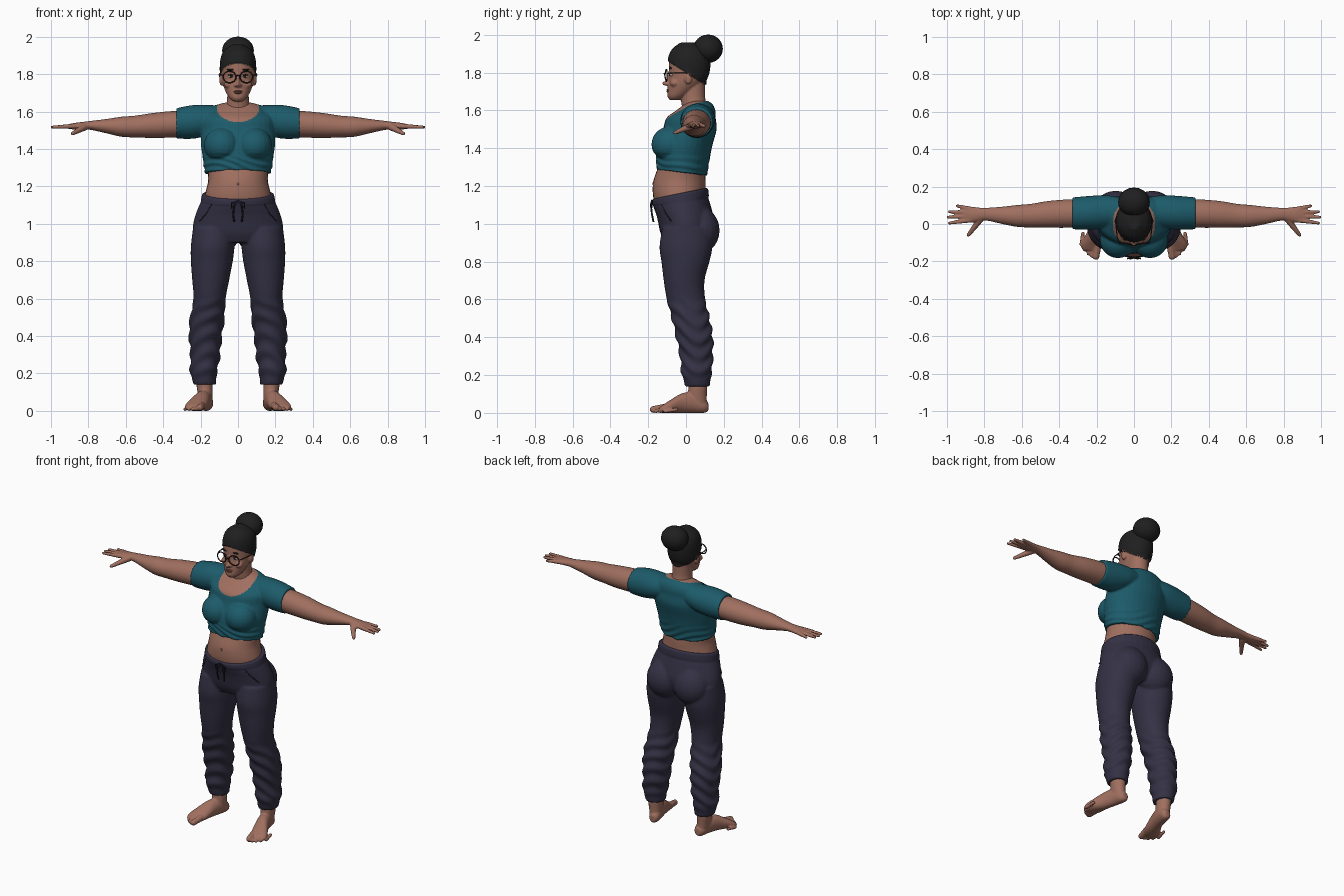
import bpy, bmesh, math
from mathutils import Vector, Matrix

cube = bpy.data.objects.get("Cube")
if cube:
    bpy.data.objects.remove(cube, do_unlink=True)


def material(name, red, green, blue):
    mat = bpy.data.materials.new(name)
    mat.use_nodes = True
    mat.diffuse_color = (red, green, blue, 1)
    for node in mat.node_tree.nodes:
        if node.type == 'BSDF_PRINCIPLED':
            node.inputs["Base Color"].default_value = (red, green, blue, 1)
    return mat


SKIN = material("warm skin", .35, .16, .115)
LIPS = material("lip brown", .22, .08, .065)
HAIR = material("black hair", .014, .014, .014)
SHIRT = material("teal cotton", .012, .105, .145)
PANTS = material("navy jersey", .034, .031, .058)
CORD = material("dark navy cord", .015, .014, .025)
FRAME = material("dark brown frame", .03, .017, .014)
WHITE = material("eye white", .45, .4, .37)


def spline(rings, steps=4):
    """Catmull-Rom interpolation between cross-sections."""
    result = []
    for i in range(len(rings) - 1):
        quad = [rings[max(i - 1, 0)], rings[i], rings[i + 1], rings[min(i + 2, len(rings) - 1)]]
        for k in range(steps):
            t = k / steps
            result.append([b + t * (c - a) / 2 + t * t * (a - 2.5 * b + 2 * c - d / 2)
                           + t ** 3 * (3 * b - a - 3 * c + d) / 2
                           for a, b, c, d in zip(*quad)])
    return result + [list(rings[-1])]


def loft(bm, rings, axis=2, side=1, count=32):
    """Closed skin over elliptical rings: (position, centre a, centre b, radius a, radius b)."""
    loops = []
    for pos, a, b, ra, rb in spline(rings):
        loop = []
        for k in range(count):
            angle = math.tau * k / count
            point = [a + ra * math.cos(angle), b + rb * math.sin(angle)]
            point.insert(axis, pos)
            point[0] *= side
            loop.append(bm.verts.new(point))
        loops.append(loop)
    for low, high in zip(loops, loops[1:]):
        for k in range(count):
            j = (k + 1) % count
            bm.faces.new((low[k], low[j], high[j], high[k]))
    bm.faces.new(loops[0])
    bm.faces.new(loops[-1])


def ball(bm, centre, radii, side=1):
    place = Matrix.Translation((centre[0] * side, centre[1], centre[2]))
    bmesh.ops.create_uvsphere(bm, u_segments=20, v_segments=12, radius=1,
                              matrix=place @ Matrix.Diagonal((*radii, 1)))


def digit(bm, start, end, r_start, r_end, side, steps=14):
    """Finger or toe as a tapering row of overlapping balls."""
    for k in range(steps + 1):
        t = k / steps
        radius = r_start + (r_end - r_start) * t
        ball(bm, Vector(start).lerp(Vector(end), t), [radius] * 3, side)


def make(name, bm, mats, voxel=0, shape=None, paint=None, smooth=4):
    """Turn a bmesh into an object, optionally fused, reshaped and painted by rule."""
    bmesh.ops.recalc_face_normals(bm, faces=bm.faces[:])
    mesh = bpy.data.meshes.new(name)
    bm.to_mesh(mesh)
    bm.free()
    obj = bpy.data.objects.new(name, mesh)
    bpy.context.collection.objects.link(obj)
    if voxel:
        fuse = obj.modifiers.new("fuse", 'REMESH')
        fuse.mode = 'VOXEL'
        fuse.voxel_size = voxel
        relax = obj.modifiers.new("relax", 'SMOOTH')
        relax.factor = .5
        relax.iterations = smooth
        graph = bpy.context.evaluated_depsgraph_get()
        mesh = bpy.data.meshes.new_from_object(obj.evaluated_get(graph))
        obj.modifiers.clear()
        obj.data = mesh
        mesh.name = name
    mesh.materials.clear()
    for mat in mats:
        mesh.materials.append(mat)
    for face in mesh.polygons:
        face.material_index = int(paint(face.center)) if paint else 0
    if shape:
        normals = [v.normal.copy() for v in mesh.vertices]
        for vert, normal in zip(mesh.vertices, normals):
            vert.co = shape(vert.co.copy(), normal)
    mesh.shade_smooth()
    return obj


def wire(name, points, radius, mat, cyclic=False):
    curve = bpy.data.curves.new(name, 'CURVE')
    curve.dimensions = '3D'
    curve.bevel_depth = radius
    curve.bevel_resolution = 2
    curve.use_fill_caps = True
    line = curve.splines.new('POLY')
    line.points.add(len(points) - 1)
    for target, point in zip(line.points, points):
        target.co = (*point, 1)
    line.use_cyclic_u = cyclic
    curve.materials.append(mat)
    bpy.context.collection.objects.link(bpy.data.objects.new(name, curve))


SIDES = ((1, "left"), (-1, "right"))

# Head, neck and swept-back hair
bm = bmesh.new()
loft(bm, [(1.57, 0, .05, .075, .07), (1.62, 0, .045, .066, .067), (1.67, 0, .037, .058, .064),
          (1.76, 0, .04, .058, .06)])
loft(bm, [(1.655, 0, -.06, .026, .026), (1.672, 0, -.048, .046, .05), (1.7, 0, -.028, .063, .07),
          (1.74, 0, -.005, .079, .09), (1.78, 0, .01, .087, .1), (1.83, 0, .015, .09, .106),
          (1.88, 0, .016, .086, .102), (1.92, 0, .015, .07, .082), (1.95, 0, .012, .03, .04)])
ball(bm, (0, -.102, 1.743), (.013, .025, .013))
ball(bm, (0, -.088, 1.772), (.009, .017, .034))
for s, _ in SIDES:
    ball(bm, (.012, -.095, 1.74), (.01, .014, .009), s)
    ball(bm, (.045, -.06, 1.745), (.03, .025, .022), s)
    ball(bm, (.089, .012, 1.77), (.011, .02, .032), s)


def is_hair(p):
    return p.z > 1.8 - .66 * p.y and p.y < .2


make("head", bm, [SKIN, HAIR], .005, lambda p, n: p + n * .008 if is_hair(p) else p, is_hair, 3)

bm = bmesh.new()
ball(bm, (0, .117, 1.926), (.085, .078, .075))
make("hair_bun", bm, [HAIR])

# Face details
bm = bmesh.new()
ball(bm, (0, -.093, 1.708), (.024, .011, .005))
ball(bm, (0, -.093, 1.7), (.021, .011, .006))
make("lips", bm, [LIPS])
for s, label in SIDES:
    for part, centre, radii, mat in (
            ("eye", (.036, -.075, 1.788), (.016, .012, .008), WHITE),
            ("iris", (.036, -.083, 1.788), (.007, .006, .007), HAIR),
            ("eyelid", (.036, -.077, 1.796), (.018, .012, .004), FRAME),
            ("eyebrow", (.038, -.082, 1.824), (.023, .007, .005), HAIR)):
        bm = bmesh.new()
        ball(bm, centre, radii, s)
        make(label + "_" + part, bm, [mat])
    # Round spectacles
    turn = [math.tau * k / 28 for k in range(28)]
    wire(label + "_glasses_rim", [(s * (.045 + .034 * math.cos(a)), -.112 + .012 * abs(math.cos(a / 2)),
                                   1.785 + .031 * math.sin(a)) for a in turn], .0035, FRAME, True)
    wire(label + "_glasses_temple", [(s * .078, -.101, 1.795), (s * .09, -.07, 1.797),
                                     (s * .098, .01, 1.797), (s * .096, .03, 1.78)], .003, FRAME)
wire("glasses_bridge", [(-.012, -.112, 1.79), (0, -.116, 1.795), (.012, -.112, 1.79)], .0035, FRAME)

# Cropped shirt, with the open neckline showing skin
bm = bmesh.new()
loft(bm, [(1.27, 0, -.022, .178, .132), (1.31, 0, -.02, .184, .137), (1.36, 0, -.015, .189, .143),
          (1.42, 0, -.005, .198, .146), (1.5, 0, .02, .2, .142), (1.56, 0, .027, .2, .13),
          (1.6, 0, .052, .175, .103), (1.632, 0, .066, .125, .075), (1.65, 0, .066, .06, .05)])
for s, _ in SIDES:
    ball(bm, (.085, -.085, 1.42), (.098, .098, .095), s)
    loft(bm, [(.06, .07, 1.57, .07, .06), (.15, .066, 1.555, .088, .08), (.24, .06, 1.545, .09, .09),
              (.33, .057, 1.537, .085, .081)], 0, s)


def shirt_shape(p, n):
    low = max(0, min(1, (1.38 - p.z) / .08))
    fold = .003 * math.sin(p.z * 150 + 9 * p.x + 6 * math.sin(p.x * 12))
    return p + n * fold * low - Vector((0, 0, p.y * .12 * low))


def in_neckline(p):
    return p.z > 1.5 and abs(p.x / .112) ** 2.4 + abs((p.y - .002) / .112) ** 2.4 < 1


make("cropped_shirt", bm, [SHIRT, SKIN], .006, shirt_shape, in_neckline)

# Bare waist
bm = bmesh.new()
loft(bm, [(1.08, 0, -.03, .17, .13), (1.14, 0, -.034, .178, .139), (1.19, 0, -.036, .168, .14),
          (1.24, 0, -.033, .159, .136), (1.33, 0, -.02, .165, .115)])
make("waist", bm, [SKIN])
bm = bmesh.new()
ball(bm, (0, -.173, 1.212), (.006, .004, .009))
make("navel", bm, [LIPS])

# Arms and hands
for s, label in SIDES:
    bm = bmesh.new()
    loft(bm, [(.2, .055, 1.535, .073, .068), (.33, .056, 1.533, .076, .071), (.45, .052, 1.526, .072, .067),
              (.55, .045, 1.52, .063, .058), (.62, .043, 1.519, .059, .054), (.7, .046, 1.522, .047, .039),
              (.78, .052, 1.526, .035, .025), (.82, .052, 1.525, .035, .021), (.87, .05, 1.522, .043, .018),
              (.91, .051, 1.52, .04, .012)], 0, s)
    for root, tip_x, tip_y in ((.02, .987, .005), (.041, .994, .037), (.062, .987, .066), (.081, .945, .097)):
        digit(bm, (.88, root, 1.522), (tip_x, tip_y, 1.517), .0135, .0085, s)
    digit(bm, (.82, .03, 1.518), (.852, -.015, 1.5), .02, .015, s)
    digit(bm, (.852, -.015, 1.5), (.885, -.058, 1.482), .015, .01, s)
    make(label + "_arm", bm, [SKIN], .005, smooth=3)

# Jogging trousers
bm = bmesh.new()
loft(bm, [(.9, 0, 0, .225, .11), (.95, 0, .003, .242, .138), (1.02, 0, 0, .236, .15),
          (1.1, 0, -.022, .208, .148), (1.13, 0, -.03, .194, .144), (1.165, 0, -.032, .188, .145)])
loft(bm, [(1.125, 0, -.028, .2, .15), (1.168, 0, -.032, .192, .149)])
for s, _ in SIDES:
    ball(bm, (.098, .078, .965), (.115, .1, .12), s)
    loft(bm, [(.98, .125, .005, .115, .13), (.88, .135, 0, .117, .14), (.8, .14, -.003, .112, .127),
              (.7, .146, -.01, .099, .108), (.6, .152, 0, .086, .102), (.5, .164, .025, .091, .1),
              (.4, .174, .045, .088, .097), (.3, .175, .055, .079, .087), (.22, .183, .056, .075, .082),
              (.18, .182, .058, .066, .072), (.14, .178, .06, .06, .066)], 2, s)


def trouser_shape(p, n):
    high = max(0, min(1, (p.z - 1.05) / .1))
    low = max(0, min(1, (.62 - p.z) / .1)) * min(1, max(0, p.z - .17) / .06)
    fold = .005 * math.sin(p.z * 75 + abs(p.x) * 30 + 3 * math.sin(p.y * 22))
    return p + n * fold * low + Vector((0, 0, p.y * .2 * high))


make("trousers", bm, [PANTS], .007, trouser_shape)
for s, label in SIDES:
    wire(label + "_drawstring", [(s * .004, -.18, 1.125), (s * .02, -.186, 1.1),
                                 (s * .026, -.18, 1.05), (s * .02, -.172, 1.01)], .005, CORD)
    wire(label + "_drawstring_loop", [(s * .004, -.18, 1.12), (s * .035, -.185, 1.11),
                                      (s * .035, -.182, 1.085), (s * .004, -.182, 1.115)], .004, CORD)
    # Pocket seam
    wire(label + "_pocket_seam", [(s * .14, -.13, 1.105), (s * .165, -.109, 1.06),
                                  (s * .205, -.079, 1.015)], .003, CORD)

# Bare feet
for s, label in SIDES:
    bm = bmesh.new()
    loft(bm, [(.03, .17, .066, .034, .045), (.09, .175, .06, .04, .05), (.13, .178, .062, .043, .05),
              (.19, .18, .062, .045, .05)], 2, s)
    loft(bm, [(.118, .165, .032, .018, .022), (.095, .167, .038, .034, .038), (.04, .177, .054, .04, .054),
              (-.02, .194, .052, .044, .052), (-.08, .217, .034, .054, .036), (-.115, .229, .023, .056, .024),
              (-.14, .232, .016, .042, .014)], 1, s)
    for k in range(5):
        radius = .014 - .001 * k if k else .02
        tip = (.203 + .02 * k, -.174 + .004 * k * k, radius - .002)
        digit(bm, (tip[0] - .01, tip[1] + .06, radius + .008), tip, radius, radius * .9, s)
    make(label + "_foot", bm, [SKIN], .005, lambda p, n: Vector((p.x, p.y, max(p.z, 0))), smooth=3)
